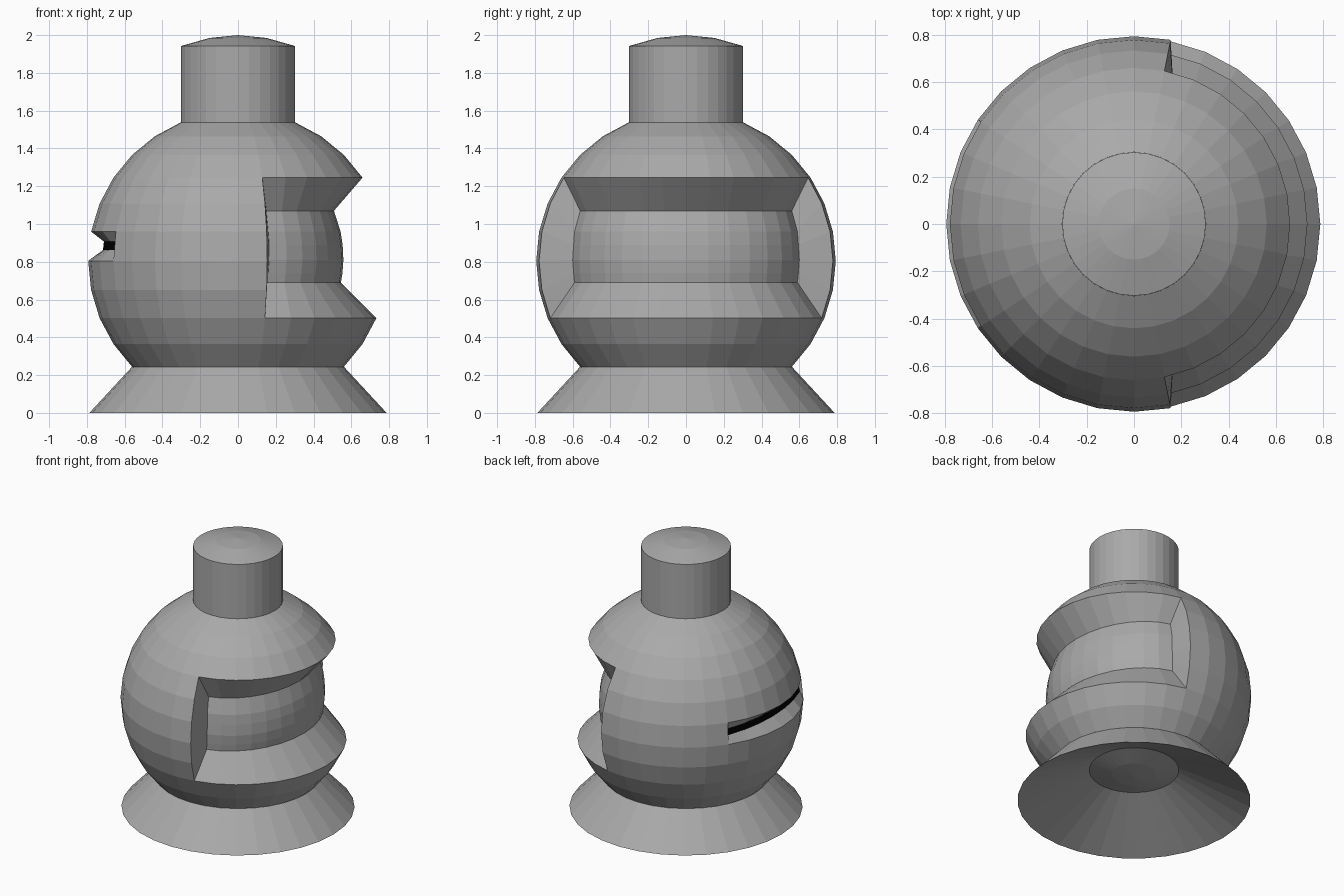
import bpy, bmesh
from math import sin, cos, pi

if "Cube" in bpy.data.objects:
    bpy.data.objects.remove(bpy.data.objects["Cube"])

N = 32                  # sides around
STEP = 2 * pi / N       # also the latitude step of the ball
CZ, R = 0.805, 0.793    # ball centre height and radius


def material(name, value):
    m = bpy.data.materials.new(name)
    m.diffuse_color = (value, value, value, 1)
    m.use_nodes = True
    m.node_tree.nodes["Principled BSDF"].inputs["Base Color"].default_value = m.diffuse_color
    return m


grey, black = material("grey", 0.4), material("black", 0.0)


def finish(bm, name):
    mesh = bpy.data.meshes.new(name)
    bm.to_mesh(mesh)
    bm.free()
    for m in (grey, black):
        mesh.materials.append(m)
    ob = bpy.data.objects.new(name, mesh)
    bpy.context.collection.objects.link(ob)
    return ob


def lathe(bm, profile, skip=lambda row, seg: False):
    """Revolve (r, z) points listed bottom to top; returns vertex rings."""
    rings = []
    for r, z in profile:
        if r == 0:
            rings.append([bm.verts.new((0, 0, z))] * N)
        else:
            rings.append([bm.verts.new((r * cos(j * STEP), r * sin(j * STEP), z))
                          for j in range(N)])
    for i, (a, b) in enumerate(zip(rings, rings[1:])):
        for j in range(N):
            if not skip(i, j):
                k = (j + 1) % N
                quad = list(dict.fromkeys((a[j], a[k], b[k], b[j])))
                bm.faces.new(quad)
    return rings


def border(grid):
    """Counter-clockwise outline of a grid of vertices."""
    return (grid[0] + [row[-1] for row in grid[1:-1]]
            + grid[-1][::-1] + [row[0] for row in grid[-2:0:-1]])


def sink(bm, rings, first, half, side, inner, mat=0):
    """Fill an opening with a sunken patch; inner rows are (z, depth x, end x, end y)."""
    mid = 0 if side > 0 else N // 2
    span = range(-half, half + 1)
    outer = [[rings[first + i][(mid + j) % N] for j in span] for i in range(len(inner))]
    c0, s0 = cos(half * STEP), sin(half * STEP)
    patch = []
    for z, x_mid, x_end, y_end in inner:
        row = []
        for j in span:
            t = (cos(j * STEP) - c0) / (1 - c0)
            x = x_end + (x_mid - x_end) * t
            y = y_end * sin(j * STEP) / s0
            row.append(bm.verts.new((side * x, side * y, z)))
        patch.append(row)
    for a, b in zip(patch, patch[1:]):
        for j in range(2 * half):
            bm.faces.new((a[j], a[j + 1], b[j + 1], b[j])).material_index = mat
    o, p = border(outer), border(patch)
    for j in range(len(o)):
        k = (j + 1) % len(o)
        bm.faces.new((o[j], o[k], p[k], p[j]))


# Ball body: wide recess on the right (rows 2-6), narrow slot on the left (row 4)
def opening(row, seg):
    return (2 <= row <= 6 and (seg + 7) % N < 14) or (row == 4 and 13 <= seg < 19)


bm = bmesh.new()
ball = lathe(bm, [(R * cos(k * STEP), CZ + R * sin(k * STEP)) for k in range(-4, 7)], opening)
sink(bm, ball, 2, 7, 1, [(0.69, 0.545, 0.155, 0.59), (0.74, 0.553, 0.16, 0.595),
                         (0.81, 0.558, 0.165, 0.60), (0.89, 0.554, 0.165, 0.595),
                         (0.96, 0.543, 0.16, 0.59), (1.07, 0.508, 0.15, 0.56)])
sink(bm, ball, 4, 3, -1, [(0.862, 0.715, 0.64, 0.425), (0.907, 0.71, 0.635, 0.42)], 1)
finish(bm, "ball_body")

# Neck with a shallow domed cap
bm = bmesh.new()
lathe(bm, [(0.303, 1.537), (0.303, 1.942), (0.15, 1.985), (0, 2.0)])
finish(bm, "neck")

# Flared foot with a hollow underside and a slightly bulged centre
bm = bmesh.new()
lathe(bm, [(0, 0.185), (0.15, 0.2), (0.303, 0.235), (0.787, 0), (0.561, 0.244)])
finish(bm, "flared_foot")
